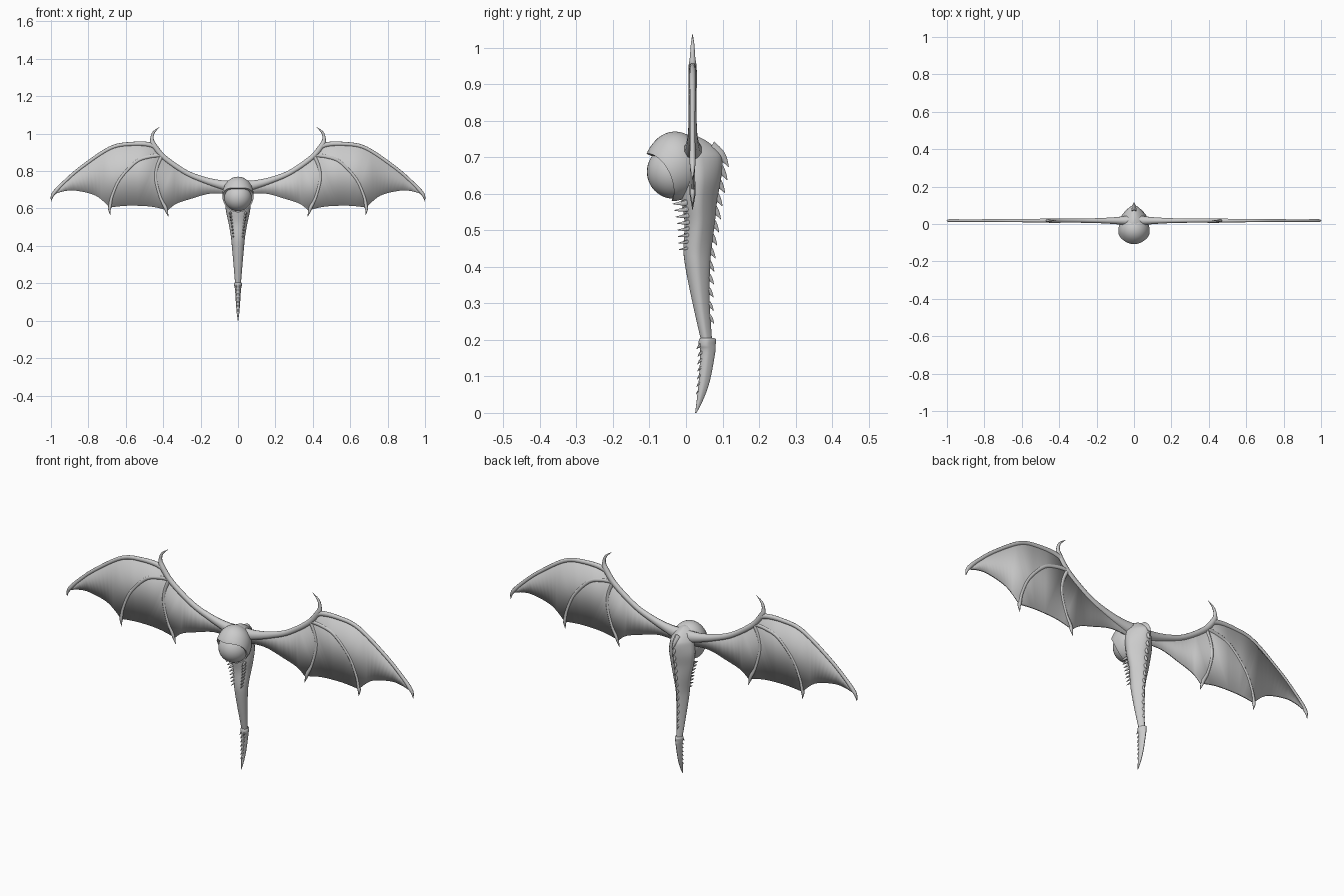
import bpy, bmesh, math
from mathutils import Vector as V

if "Cube" in bpy.data.objects:
    bpy.data.objects.remove(bpy.data.objects["Cube"])


def finish(name, bm, mirror=False, angle=50):
    bmesh.ops.recalc_face_normals(bm, faces=bm.faces)
    me = bpy.data.meshes.new(name)
    bm.to_mesh(me)
    bm.free()
    me.shade_smooth()
    me.set_sharp_from_angle(angle=math.radians(angle))
    ob = bpy.data.objects.new(name, me)
    bpy.context.collection.objects.link(ob)
    if mirror:
        ob.modifiers.new("Mirror", 'MIRROR')
    return ob


def loft(bm, rings):
    vs = [[bm.verts.new(p) for p in r] for r in rings]
    n = len(vs[0])
    for a, b in zip(vs, vs[1:]):
        for i in range(n):
            bm.faces.new((a[i], a[(i + 1) % n], b[(i + 1) % n], b[i]))
    bm.faces.new(vs[0])
    bm.faces.new(vs[-1])


def spline(pts, steps=6):
    """Catmull-Rom through tuples of any length."""
    pts = [pts[0]] + list(pts) + [pts[-1]]
    out = []
    for p0, p1, p2, p3 in zip(pts, pts[1:], pts[2:], pts[3:]):
        for s in range(steps):
            t = s / steps
            out.append(tuple(.5 * (2*b + (c-a)*t + (2*a-5*b+4*c-d)*t*t + (3*b-a-3*c+d)*t**3)
                             for a, b, c, d in zip(p0, p1, p2, p3)))
    return out + [tuple(pts[-1])]


def tube(bm, path, side, flat=1.0, n=10, steps=6):
    """Path of (x, y, z, radius), 'flat' scales the section along 'side'."""
    pts = spline(path, steps)
    side = V(side)
    rings = []
    for i, p in enumerate(pts):
        t = (V(pts[min(i+1, len(pts)-1)][:3]) - V(pts[max(i-1, 0)][:3])).normalized()
        up = t.cross(side).normalized()
        r = max(p[3], .0006)
        rings.append([V(p[:3]) + r*math.cos(k*math.tau/n)*up + r*flat*math.sin(k*math.tau/n)*side
                      for k in range(n)])
    loft(bm, rings)


def body_rings(stations, n=28):
    rings = []
    for z, yf, yb, w in spline(stations, 5):
        ring = []
        for k in range(n):
            c, s = math.cos(k*math.tau/n), math.sin(k*math.tau/n)
            pinch = 1 - .4*max(0, s)          # ridge-like back
            ring.append((w*c*pinch, (yf+yb)/2 + (yb-yf)/2*s, z))
        rings.append(ring)
    return rings


def at(stations, z):
    for a, b in zip(stations, stations[1:]):
        if b[0] <= z <= a[0]:
            t = (a[0]-z) / (a[0]-b[0])
            return [p + (q-p)*t for p, q in zip(a, b)]


# body, stations are (z, front y, back y, half width)
BODY = [(.762, -.01, .02, .01), (.745, -.03, .055, .038), (.715, -.04, .09, .056),
        (.69, -.035, .1, .064), (.64, -.02, .096, .07), (.58, -.012, .085, .063),
        (.52, -.004, .079, .05), (.45, -.007, .07, .038), (.4, -.002, .066, .033),
        (.3, .018, .065, .024), (.19, .043, .072, .015)]
bm = bmesh.new()
loft(bm, body_rings(BODY))
finish("body", bm)

# tail stinger with collar
STING = [(.205, .044, .07, .012), (.202, .036, .082, .02), (.185, .035, .081, .02),
         (.165, .039, .08, .016), (.09, .035, .066, .011), (.04, .03, .049, .007),
         (0, .025, .029, .001)]
bm = bmesh.new()
loft(bm, body_rings(STING))
finish("stinger", bm)

# hooked spines down the back
bm = bmesh.new()
for i in range(13):
    z = .685 - .435*i/12
    _, yf, yb, w = at(BODY, z)
    k = 1 - .5*i/12
    tube(bm, [(0, yb-.035*k, z+.035*k, .026*k), (0, yb-.008*k, z+.02*k, .017*k),
              (0, yb+.008*k, z+.004*k, .007*k), (0, yb+.017*k, z-.012*k, .0006)],
         (1, 0, 0), .65, 8, 3)
finish("back_spines", bm)

# paired chest spikes and small stinger barbs
bm = bmesh.new()
for i in range(8):
    z = .572 - .125*i/7
    _, yf, yb, w = at(BODY, z)
    k = 1 - .5*i/7
    x = w*.68
    tube(bm, [(x*.8, yf+.025, z+.008, .011*k), (x, yf+.002, z+.002, .007*k),
              (x*1.05, yf-.026*k, z, .0006)], (1, 0, 0), .9, 7, 3)
for i in range(7):
    z = .18 - .125*i/6
    _, yf, yb, w = at(STING, z)
    k = 1 - .5*i/6
    tube(bm, [(w*.4, yf+.008, z+.008, .007*k), (w*.5, yf, z+.003, .004*k),
              (w*.55, yf-.007*k, z-.005, .0006)], (1, 0, 0), .8, 6, 2)
finish("chest_spikes", bm, mirror=True)

# eyeball
bm = bmesh.new()
bmesh.ops.create_uvsphere(bm, u_segments=36, v_segments=24, radius=.074)
bmesh.ops.translate(bm, verts=bm.verts, vec=(0, -.033, .66))
finish("eye", bm)

# hooded head shell, open towards the front and slightly down
axis = V((0, -.85, -.53)).normalized()
up = V((0, -axis.z, axis.y)) * -1
up = up if up.z > 0 else -up
N, M = 48, 20
rings = []
for j in range(-1, M):
    ring = []
    for k in range(N):
        a = k*math.tau/N
        start = math.acos(.62 - .36*math.cos(a)**2)
        th = start + (math.pi - .02 - start)*max(j, 0)/(M-1)
        d = axis*math.cos(th) + (V((math.cos(a), 0, 0)) + up*math.sin(a))*math.sin(th)
        r = .86 if j < 0 else 1 + .035*math.exp(-(j/2)**2)
        ring.append((d.x*.083*r, -.03 + d.y*.08*r, .676 + d.z*.094*r))
    rings.append(ring)
bm = bmesh.new()
loft(bm, rings)
bmesh.ops.delete(bm, geom=[f for f in bm.faces if len(f.verts) == N and
                           f.calc_center_median().y < -.03], context='FACES_ONLY')
finish("head_hood", bm)

# wing membrane: leading edge then scalloped trailing edge, as (x, z)
WY = .018
edges = [
    [(.03, .735), (.15, .755), (.28, .80), (.395, .88), (.46, .945)],
    [(.46, .945), (.57, .948), (.685, .926), (.84, .82), (.93, .74), (.985, .675)],
    [(.985, .675), (.93, .692), (.866, .695), (.76, .668), (.685, .605)],
    [(.685, .605), (.64, .611), (.57, .615), (.465, .61), (.375, .59)],
    [(.375, .59), (.33, .625), (.25, .652), (.145, .68), (.03, .675)]]
outline = [p for e in edges for p in spline(e)[:-1]] + [(.03, .675)]
bm = bmesh.new()
vs = [bm.verts.new((x, WY, z)) for x, z in outline]
es = [bm.edges.new((vs[i-1], vs[i])) for i in range(len(vs))]
bmesh.ops.triangle_fill(bm, edges=es, use_beauty=True)
wing = finish("wing_membranes", bm, mirror=True)
sol = wing.modifiers.new("Solidify", 'SOLIDIFY')
sol.thickness, sol.offset = .007, 0

# wing bones and claws, as (x, z, radius)
BONES = {
    "arm_bones": [(.02, .715, .034), (.09, .727, .024), (.18, .752, .017), (.28, .793, .014),
                  (.395, .873, .014), (.45, .94, .014), (.46, .975, .009), (.45, 1.008, .006),
                  (.417, 1.037, .0006)],
    "outer_fingers": [(.41, .89, .010), (.46, .938, .013), (.57, .945, .011), (.685, .922, .01),
                      (.84, .818, .009), (.93, .74, .009), (.978, .69, .010), (.994, .665, .007),
                      (.999, .638, .0006)],
    "middle_fingers": [(.405, .885, .011), (.47, .878, .010), (.545, .85, .009), (.63, .76, .008),
                       (.672, .67, .008), (.685, .61, .009), (.687, .59, .006), (.683, .566, .0006)],
    "inner_fingers": [(.405, .885, .011), (.432, .825, .009), (.44, .755, .008), (.415, .66, .008),
                      (.388, .605, .010), (.38, .58, .006), (.372, .556, .0006)]}
for name, pts in BONES.items():
    bm = bmesh.new()
    tube(bm, [(x, WY, z, r) for x, z, r in pts], (0, 1, 0), .85)
    finish(name, bm, mirror=True)
